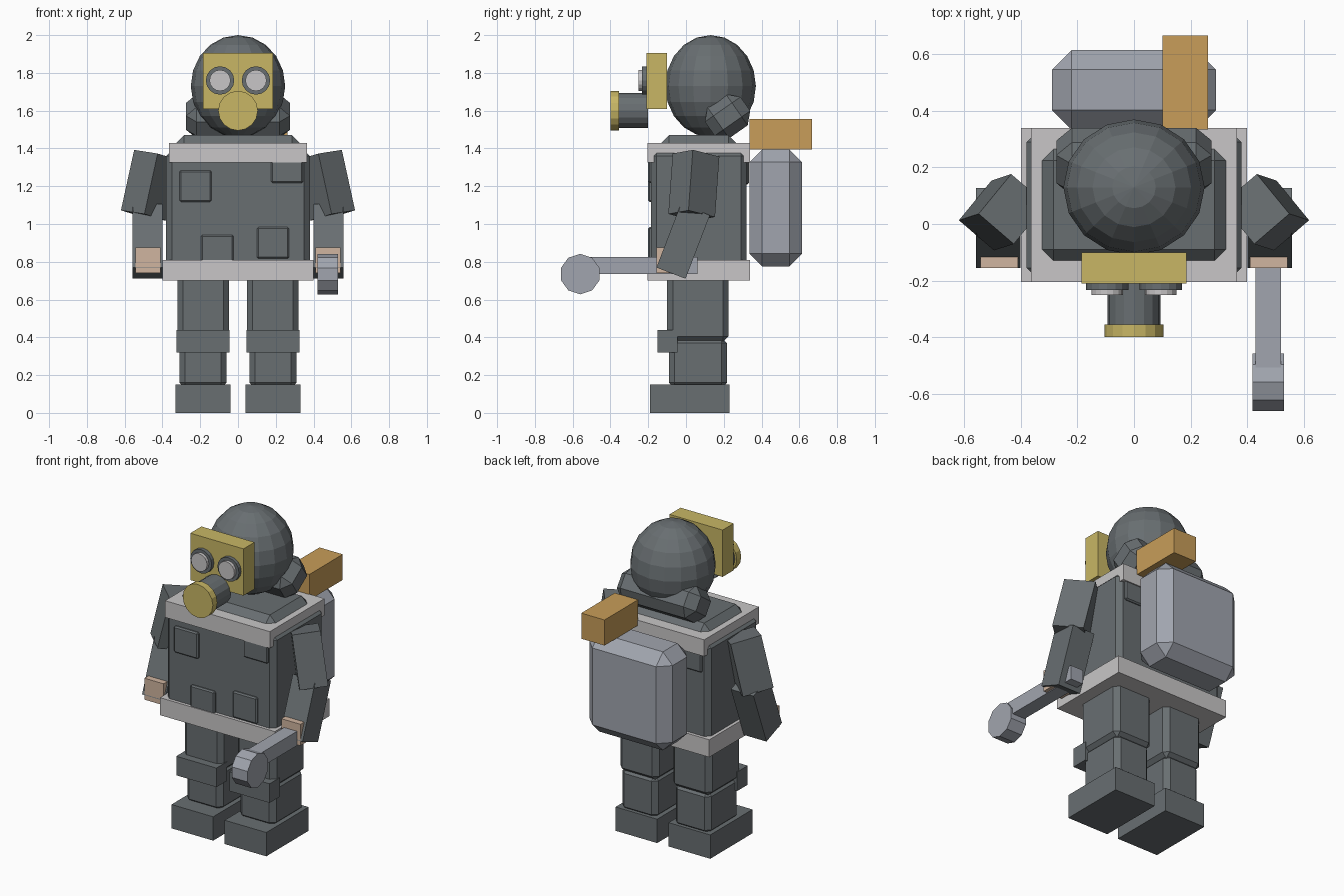
import bpy, bmesh, math
from mathutils import Vector, Matrix, Euler

cube = bpy.data.objects.get("Cube")
if cube:
    bpy.data.objects.remove(cube, do_unlink=True)


def material(name, color):
    mat = bpy.data.materials.new(name)
    mat.use_nodes = True
    rgba = (*color, 1)
    mat.diffuse_color = rgba
    mat.node_tree.nodes["Principled BSDF"].inputs["Base Color"].default_value = rgba
    return mat


SUIT = material("slate grey", (0.14, 0.158, 0.167))
TRIM = material("pale grey", (0.58, 0.565, 0.57))
BRASS = material("brass yellow", (0.58, 0.47, 0.13))
ORANGE = material("canister orange", (0.58, 0.34, 0.1))
SKIN = material("skin", (0.63, 0.46, 0.35))
STEEL = material("blue grey", (0.355, 0.375, 0.425))


def finish(name, bm, mat, matrix=None):
    mesh = bpy.data.meshes.new(name)
    bm.to_mesh(mesh)
    bm.free()
    mesh.materials.append(mat)
    obj = bpy.data.objects.new(name, mesh)
    if matrix:
        obj.matrix_world = matrix
    bpy.context.collection.objects.link(obj)
    return obj


def block(name, mat, size, matrix, bevel=0.0):
    """Box of a given size, optionally chamfered."""
    bm = bmesh.new()
    bmesh.ops.create_cube(bm, size=1)
    bmesh.ops.scale(bm, vec=size, verts=bm.verts)
    if bevel:
        bmesh.ops.bevel(bm, geom=bm.edges[:], offset=bevel, segments=1, affect='EDGES')
    return finish(name, bm, mat, matrix)


def box(name, mat, x, y, z, bevel=0.0):
    """Axis-aligned box from its ranges."""
    lo, hi = (Vector(c) for c in zip(x, y, z))
    return block(name, mat, hi - lo, Matrix.Translation((lo + hi) / 2), bevel)


def drum(name, mat, radius, start, end, sides=16):
    """Cylinder between two points."""
    a, b = Vector(start), Vector(end)
    bm = bmesh.new()
    bmesh.ops.create_cone(bm, cap_ends=True, segments=sides, radius1=radius,
                          radius2=radius, depth=(b - a).length)
    turn = (b - a).to_track_quat('Z', 'Y').to_matrix().to_4x4()
    return finish(name, bm, mat, Matrix.Translation((a + b) / 2) @ turn)


def span(a, b, s):
    """Range mirrored to side s."""
    return tuple(sorted((a * s, b * s)))


# Torso, shoulders, collar and belt
box("torso", SUIT, (-0.38, 0.38), (-0.185, 0.32), (0.74, 1.39), 0.03)
box("shoulder_yoke", SUIT, (-0.33, 0.33), (-0.135, 0.27), (1.3, 1.47), 0.045)
box("collar", TRIM, (-0.365, 0.365), (-0.205, 0.34), (1.325, 1.43))
box("belt", TRIM, (-0.4, 0.4), (-0.205, 0.34), (0.70, 0.81))

# Pockets
for i, (x, z) in enumerate([(-0.225, 1.2), (0.26, 1.3), (-0.11, 0.86), (0.185, 0.9)]):
    box(f"front_pocket_{i + 1}", SUIT, (x - 0.085, x + 0.085), (-0.2, -0.14),
        (z - 0.083, z + 0.083), 0.008)
for side, s in (("left", 1), ("right", -1)):
    box(f"back_pocket_{side}", SUIT, span(0.18, 0.34, s), (0.27, 0.333), (1.21, 1.38), 0.008)

# Head and hood roll
bm = bmesh.new()
bmesh.ops.create_uvsphere(bm, u_segments=16, v_segments=10, radius=1)
bmesh.ops.scale(bm, vec=(0.25, 0.24, 0.27), verts=bm.verts)
finish("head", bm, SUIT, Matrix.Translation((0, 0.13, 1.73)))
block("hood_roll", SUIT, (0.55, 0.23, 0.2),
      Matrix.Translation((0, 0.22, 1.57)) @ Matrix.Rotation(math.radians(35), 4, 'X'), 0.055)

# Mask, eyepieces and breathing filter
box("mask", BRASS, (-0.185, 0.185), (-0.21, -0.1), (1.61, 1.905))
for side, s in (("left", 1), ("right", -1)):
    x, z = 0.095 * s, 1.76
    drum(f"eyepiece_{side}", SUIT, 0.075, (x, -0.2, z), (x, -0.233, z))
    drum(f"lens_{side}", TRIM, 0.056, (x, -0.22, z), (x, -0.252, z))
drum("filter_body", SUIT, 0.093, (0, -0.2, 1.6), (0, -0.36, 1.6))
drum("filter_cap", BRASS, 0.105, (0, -0.355, 1.6), (0, -0.4, 1.6))

# Backpack and canister
box("backpack", STEEL, (-0.29, 0.29), (0.335, 0.615), (0.775, 1.395), 0.068)
box("canister", ORANGE, (0.1, 0.262), (0.335, 0.668), (1.395, 1.556))

for side, s in (("left", 1), ("right", -1)):
    # Arms and hands
    top, low = Vector((0.43 * s, 0.053, 1.365)), Vector((0.5 * s, 0.03, 1.045))
    turn = (top - low).normalized()
    tilt = Vector((0, 0, 1)).rotation_difference(turn).to_matrix().to_4x4()
    block(f"upper_arm_{side}", SUIT, (0.165, 0.185, (top - low).length),
          Matrix.Translation((top + low) / 2) @ tilt
          @ Matrix.Rotation(math.radians(40 * s), 4, 'Z'))
    block(f"forearm_{side}", SUIT, (0.158, 0.165, 0.36),
          Matrix.Translation((0.48 * s, -0.015, 0.908))
          @ Matrix.Rotation(math.radians(-21), 4, 'X'))
    box(f"hand_{side}", SKIN, span(0.41, 0.543, s), (-0.155, -0.06), (0.74, 0.875))

    # Legs, knee pads and boots
    box(f"thigh_{side}", SUIT, span(0.048, 0.32, s), (-0.1, 0.225), (0.375, 0.76), 0.03)
    box(f"shin_{side}", SUIT, span(0.06, 0.31, s), (-0.09, 0.217), (0.13, 0.4), 0.03)
    box(f"knee_pad_{side}", SUIT, span(0.045, 0.325, s), (-0.15, -0.045), (0.32, 0.44))
    box(f"boot_{side}", SUIT, span(0.04, 0.33, s), (-0.19, 0.23), (0, 0.15))

# Hammer held in the left hand
box("hammer_handle", STEEL, (0.43, 0.52), (-0.525, 0.06), (0.735, 0.825))
drum("hammer_head", STEEL, 0.107, (0.42, -0.56, 0.735), (0.53, -0.56, 0.735), 10)
